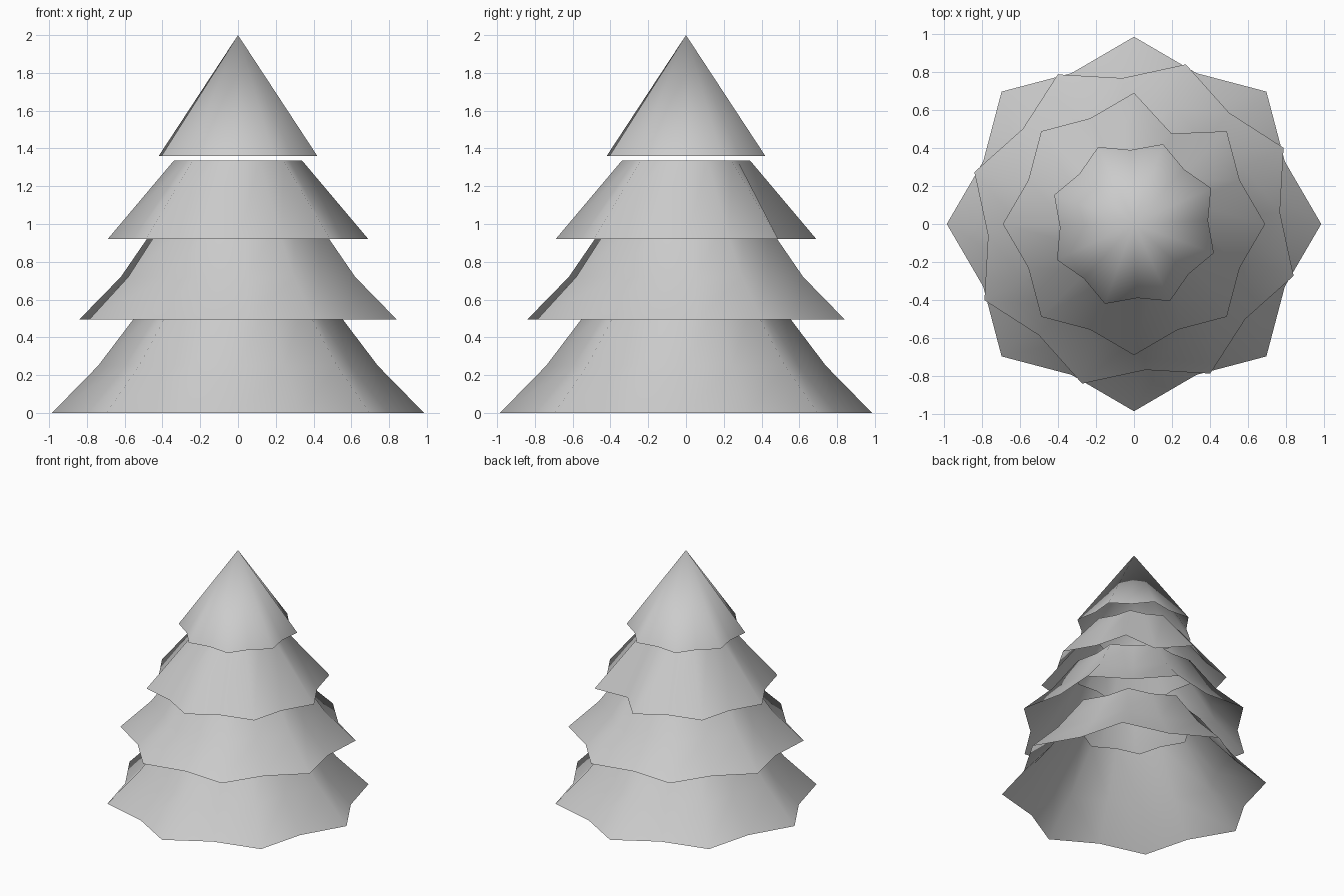
import bpy, bmesh
from math import cos, sin, pi, radians

if "Cube" in bpy.data.objects:
    bpy.data.objects.remove(bpy.data.objects["Cube"])

VALLEY = 0.872   # valley radius relative to ridge radius
POINTS = 8


def tier(name, profile, turn, dent=None):
    """Open star-shaped skirt; profile holds (ridge radius, height) from rim to top."""
    n = POINTS * 2
    bm = bmesh.new()
    rings = []
    for level, (r, z) in enumerate(profile):
        if r == 0:
            rings.append([bm.verts.new((0, 0, z))])
            continue
        ring = []
        for i in range(n):
            a = radians(turn) + 2 * pi * i / n
            rad = r * (VALLEY if i % 2 else 1)
            if dent and level == 0 and i == dent[0]:
                rad = dent[1]
            ring.append(bm.verts.new((rad * cos(a), rad * sin(a), z)))
        rings.append(ring)
    for low, high in zip(rings, rings[1:]):
        for i in range(n):
            j = (i + 1) % n
            if len(high) == 1:
                bm.faces.new((low[i], low[j], high[0]))
            else:
                bm.faces.new((low[i], low[j], high[j], high[i]))
    for f in bm.faces:
        f.smooth = True
    mesh = bpy.data.meshes.new(name)
    bm.to_mesh(mesh)
    bm.free()
    obj = bpy.data.objects.new(name, mesh)
    bpy.context.collection.objects.link(obj)
    return obj


# Branch skirts from the ground up
tier("bottom_branches", [(0.985, 0), (0.74, 0.25), (0.49, 0.58)], 0)
tier("lower_middle_branches", [(0.883, 0.495), (0.652, 0.72), (0.45, 1.0)], 27)
# One rim valley is pushed in on this skirt
tier("upper_middle_branches", [(0.69, 0.92), (0.34, 1.335)], 0, dent=(3, 0.515))
# Pointed crown
tier("treetop", [(0.447, 1.36), (0, 2.0)], 25)
